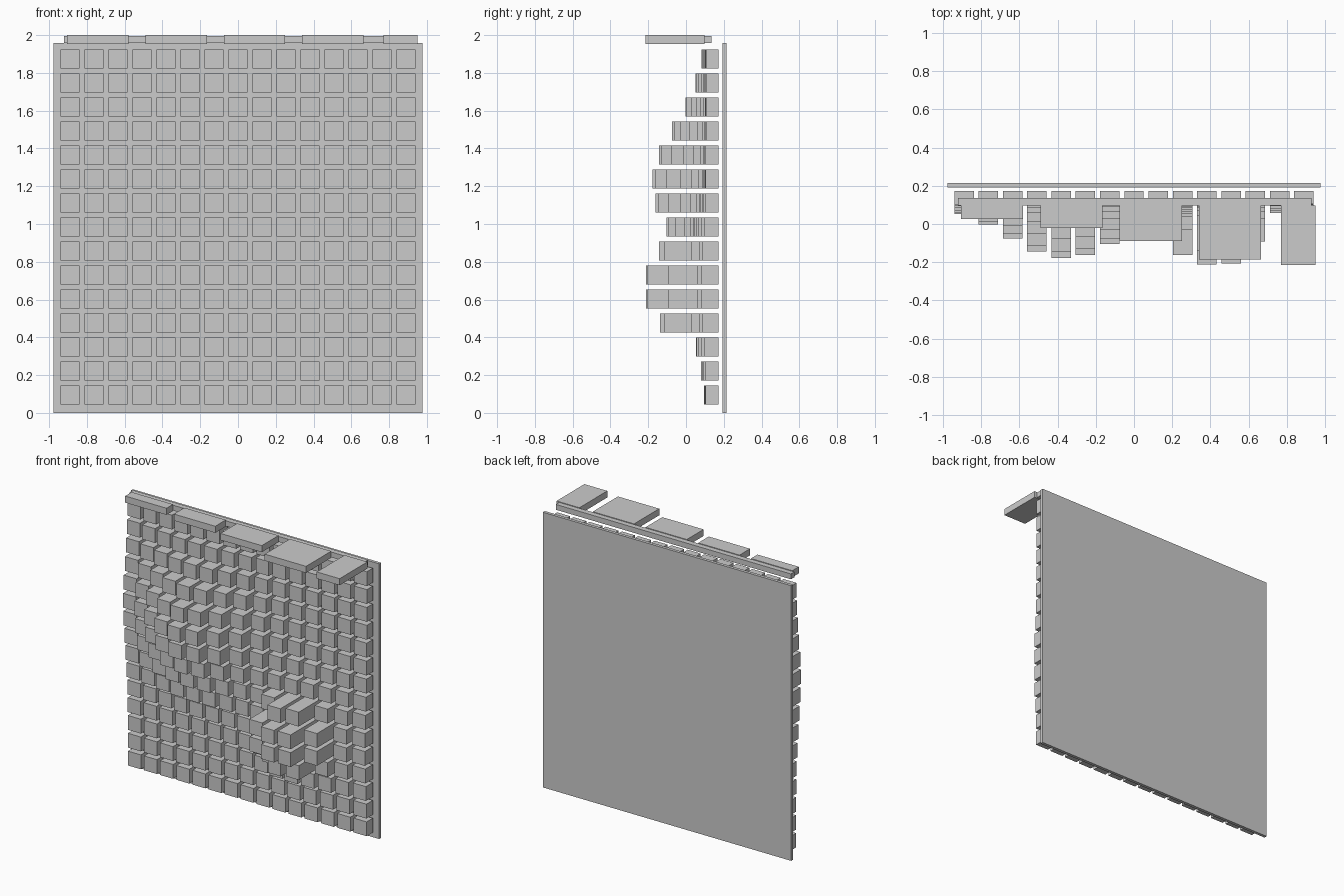
import bpy
import math

old = bpy.data.objects.get("Cube")
if old:
    bpy.data.objects.remove(old, do_unlink=True)

# One plain grey for everything
grey = bpy.data.materials.new("light_grey")
grey.use_nodes = True
COLOR = (0.6, 0.6, 0.6, 1.0)
grey.diffuse_color = COLOR
grey.node_tree.nodes["Principled BSDF"].inputs["Base Color"].default_value = COLOR

CORNERS = [(0, 0), (1, 0), (1, 1), (0, 1)]
SIDES = [(0, 3, 2, 1), (4, 5, 6, 7)] + [
    (i, (i + 1) % 4, (i + 1) % 4 + 4, i + 4) for i in range(4)]


def box(name, x, y, z):
    """Box spanning the given (low, high) range on each axis."""
    verts = [(x[i], y[j], z[k]) for k in (0, 1) for i, j in CORNERS]
    mesh = bpy.data.meshes.new(name)
    mesh.from_pydata(verts, [], SIDES)
    mesh.materials.append(grey)
    obj = bpy.data.objects.new(name, mesh)
    bpy.context.collection.objects.link(obj)
    return obj


# Back panel
box("back_panel", (-0.977, 0.977), (0.192, 0.214), (0, 1.957))

# Relief of square blocks: a broad hill and a steeper flat-topped hill
COUNT, PITCH, HALF = 15, 0.127, 0.051
BLOCK_BACK, BASE_DEPTH = 0.172, 0.067


def block_depth(col, row):
    broad = math.hypot(col - 4.2, row - 8.8)
    steep = math.hypot(col - 10.35, row - 4.5)
    hill = 0.285 * math.exp(-0.5 * (broad / 2.3) ** 2)
    plateau = 0.21 * math.exp(-(steep / 1.9) ** 6)
    skirt = 0.11 * math.exp(-(steep / 2.9) ** 2)
    return BASE_DEPTH + hill + plateau + skirt


for row in range(COUNT):
    z = 0.095 + row * PITCH
    for col in range(COUNT):
        x = (col - (COUNT - 1) / 2) * PITCH
        box(f"block_{row}_{col}", (x - HALF, x + HALF),
            (BLOCK_BACK - block_depth(col, row), BLOCK_BACK),
            (z - HALF, z + HALF))

# Top rail with plates that reach further forward toward one end
box("top_rail", (-0.92, 0.93), (0.096, 0.135), (1.957, 1.995))
PLATES = [(-0.905, -0.58, 0.025), (-0.49, -0.165, -0.02), (-0.075, 0.25, -0.09),
          (0.34, 0.665, -0.185), (0.77, 0.95, -0.215)]
for i, (left, right, front) in enumerate(PLATES):
    box(f"top_plate_{i}", (left, right), (front, 0.098), (1.953, 2.0))
